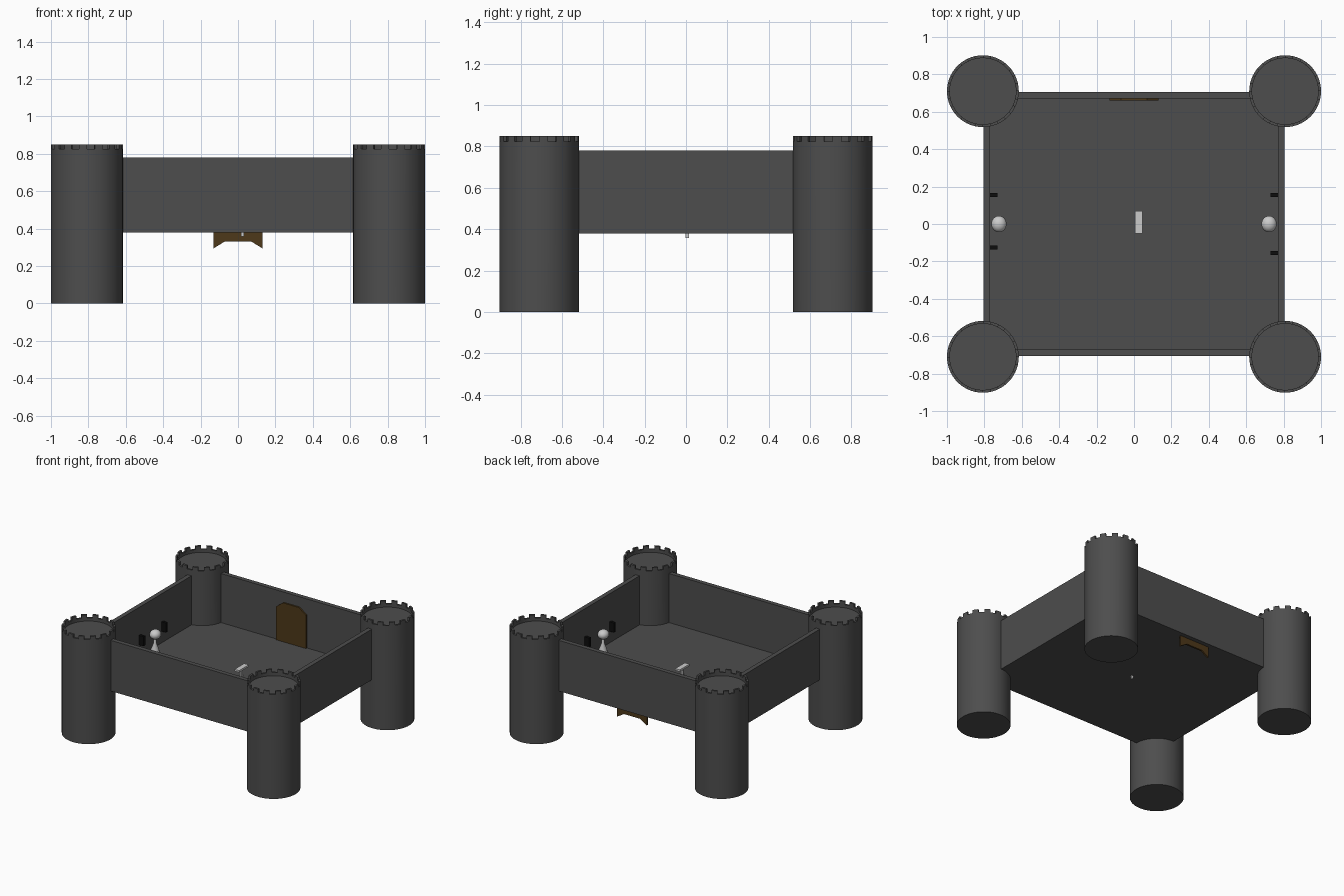
import bpy, bmesh, math
from mathutils import Vector

if "Cube" in bpy.data.objects:
    bpy.data.objects.remove(bpy.data.objects["Cube"])


def material(name, rgb):
    m = bpy.data.materials.new(name)
    m.diffuse_color = (*rgb, 1)
    m.use_nodes = True
    m.node_tree.nodes["Principled BSDF"].inputs["Base Color"].default_value = m.diffuse_color
    return m


STONE = material("dark_stone", (0.075, 0.075, 0.075))
WOOD = material("door_wood", (0.075, 0.04, 0.01))
IRON = material("black_iron", (0.004, 0.004, 0.004))


def finish(bm, name, mat=None, loc=(0, 0, 0), smooth=False):
    bmesh.ops.recalc_face_normals(bm, faces=bm.faces)
    me = bpy.data.meshes.new(name)
    bm.to_mesh(me)
    bm.free()
    ob = bpy.data.objects.new(name, me)
    ob.location = loc
    bpy.context.collection.objects.link(ob)
    if mat:
        me.materials.append(mat)
    if smooth:
        bpy.ops.object.select_all(action='DESELECT')
        ob.select_set(True)
        bpy.context.view_layer.objects.active = ob
        bpy.ops.object.shade_smooth_by_angle(angle=math.radians(35))
    return ob


def box(name, lo, hi, mat=None):
    bm = bmesh.new()
    bmesh.ops.create_cube(bm, size=1)
    lo, hi = Vector(lo), Vector(hi)
    for v in bm.verts:
        v.co = (lo + hi) / 2 + v.co * (hi - lo)
    return finish(bm, name, mat)


def lathe(profile, steps):
    bm = bmesh.new()
    vs = [bm.verts.new((r, 0, z)) for r, z in profile]
    es = [bm.edges.new(p) for p in zip(vs, vs[1:])]
    bmesh.ops.spin(bm, geom=vs + es, cent=(0, 0, 0), axis=(0, 0, 1),
                   angle=math.tau, steps=steps)
    bmesh.ops.remove_doubles(bm, verts=bm.verts, dist=1e-5)
    return bm


# corner towers: recessed roof and a rim with extruded merlons
def tower(name, x, y):
    n, rim = 14, 0.825
    bm = lathe([(0, 0), (0.192, 0), (0.192, rim), (0.177, rim), (0.177, 0.80), (0, 0.80)], n * 4)
    bmesh.ops.recalc_face_normals(bm, faces=bm.faces)
    top = [f for f in bm.faces if all(abs(v.co.z - rim) < 1e-4 for v in f.verts)]
    top.sort(key=lambda f: math.atan2(f.calc_center_median().y, f.calc_center_median().x))
    chosen = [f for i, f in enumerate(top) if i % 4 < 2]
    ext = bmesh.ops.extrude_face_region(bm, geom=chosen)
    for v in ext["geom"]:
        if isinstance(v, bmesh.types.BMVert):
            v.co.z = 0.85
    bmesh.ops.delete(bm, geom=[f for f in chosen if f.is_valid], context='FACES_ONLY')
    finish(bm, name, STONE, (x, y, 0), True)


for sx, side in ((-1, "left"), (1, "right")):
    for sy, end in ((-1, "front"), (1, "back")):
        tower(f"{end}_{side}_tower", sx * 0.808, sy * 0.71)

# raised floor and four walls
X, Y, Z0, Z1, T = 0.805, 0.707, 0.38, 0.78, 0.035
box("floor", (-X, -Y, Z0), (X, Y, 0.393), STONE)
box("front_wall", (-X, -Y, Z0), (X, -Y + T, Z1), STONE)
box("back_wall", (-X, Y - T, Z0), (X, Y, Z1), STONE)
box("left_wall", (-X, -Y + T, Z0), (-X + T, Y - T, Z1), STONE)
box("right_wall", (X - T, -Y + T, Z0), (X, Y - T, Z1), STONE)

# arched door, its lower edge repeating the arch below the floor
bm = bmesh.new()
arch = [(-0.13, 0.295), (-0.07, 0.332), (0.07, 0.332), (0.13, 0.295),
        (0.13, 0.655), (0.07, 0.70), (-0.07, 0.70), (-0.13, 0.655)]
face = bm.faces.new([bm.verts.new((x, 0.66, z)) for x, z in arch])
ext = bmesh.ops.extrude_face_region(bm, geom=[face], use_keep_orig=True)
for v in ext["geom"]:
    if isinstance(v, bmesh.types.BMVert):
        v.co.y = 0.674
finish(bm, "door", WOOD)

# wall brackets
for sx, ys in ((-1, (-0.125, 0.155)), (1, (-0.155, 0.155))):
    for y in ys:
        xs = sorted((sx * 0.73, sx * 0.771))
        box("wall_bracket", (xs[0], y - 0.011, 0.485), (xs[1], y + 0.011, 0.56), IRON)

# pedestals carrying flattened balls beside the side walls
for sx in (-1, 1):
    bm = lathe([(0, 0.385), (0.032, 0.385), (0.03, 0.41), (0.011, 0.46), (0.01, 0.51), (0, 0.51)], 16)
    finish(bm, "pedestal", None, (sx * 0.725, 0, 0), True)
    bm = bmesh.new()
    bmesh.ops.create_uvsphere(bm, u_segments=16, v_segments=10, radius=1)
    bmesh.ops.scale(bm, vec=(0.041, 0.044, 0.036), verts=bm.verts)
    finish(bm, "pedestal_ball", None, (sx * 0.722, 0, 0.53), True)

# small table on a central post that pokes through the floor
box("table_top", (0.005, -0.05, 0.452), (0.045, 0.07, 0.467))
box("table_post", (0.017, -0.002, 0.357), (0.033, 0.014, 0.455))
